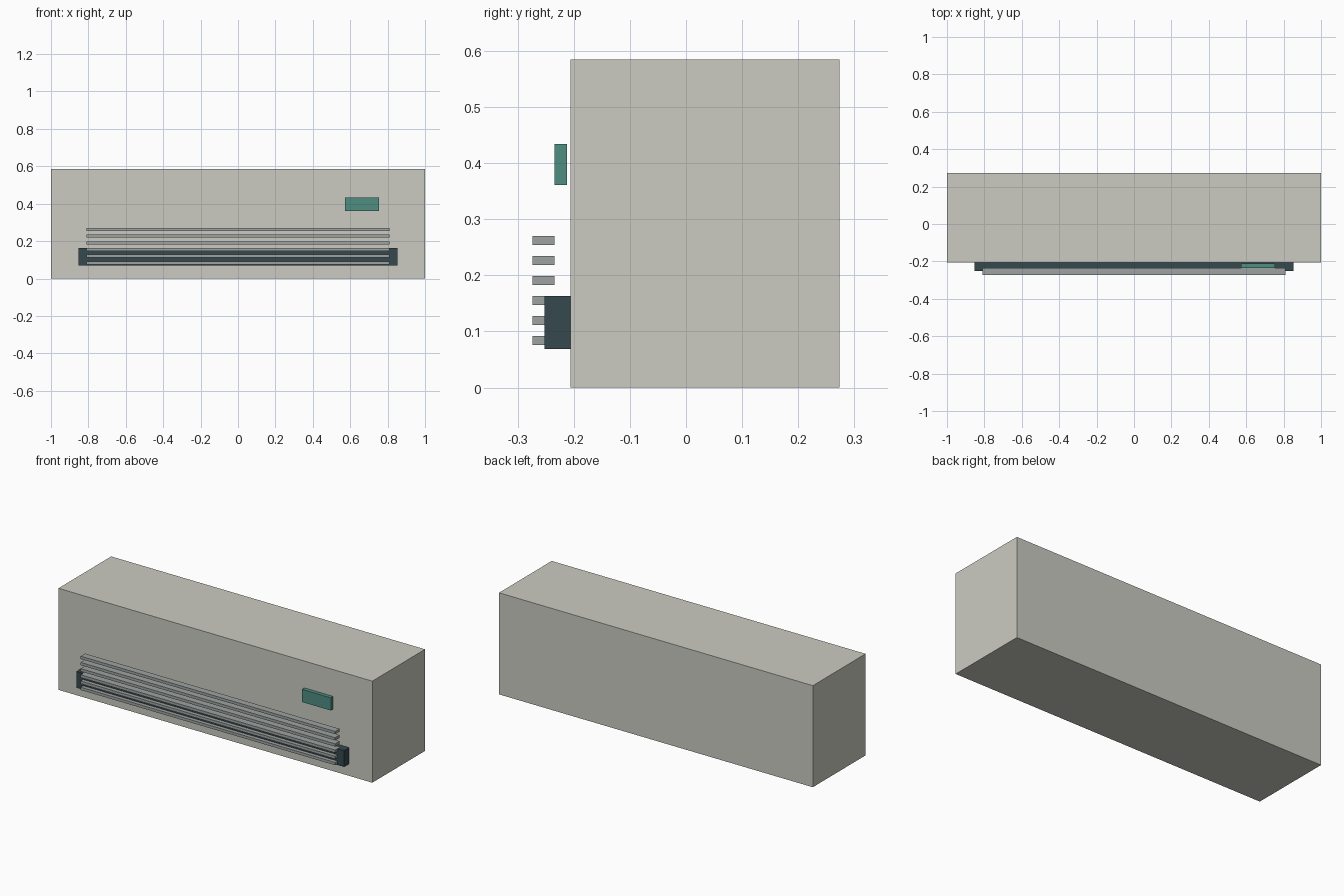
import bpy

if "Cube" in bpy.data.objects:
    bpy.data.objects.remove(bpy.data.objects["Cube"])


def material(name, color):
    mat = bpy.data.materials.new(name)
    mat.diffuse_color = (*color, 1.0)
    mat.use_nodes = True
    mat.node_tree.nodes["Principled BSDF"].inputs["Base Color"].default_value = mat.diffuse_color
    return mat


def box(name, x, y, z, mat):
    """Box from (min, max) extents along each axis."""
    bpy.ops.mesh.primitive_cube_add(size=1)
    obj = bpy.context.object
    obj.name = name
    for v in obj.data.vertices:
        v.co = [lo if c < 0 else hi for c, (lo, hi) in zip(v.co, (x, y, z))]
    obj.data.materials.append(mat)
    return obj


casing = material("casing_offwhite", (0.60, 0.60, 0.54))
dark = material("outlet_dark", (0.035, 0.065, 0.075))
grey = material("louver_grey", (0.34, 0.37, 0.36))
teal = material("display_teal", (0.08, 0.27, 0.22))

# Main casing of the wall air conditioner
box("casing", (-1, 1), (-0.206, 0.274), (0, 0.585), casing)

# Dark air outlet along the lower front
box("air_outlet", (-0.853, 0.853), (-0.252, -0.206), (0.069, 0.163), dark)

# Six evenly spaced horizontal louvers
for i in range(6):
    z = 0.084 + i * 0.0357
    box(f"louver_{i + 1}", (-0.811, 0.811), (-0.274, -0.234),
        (z - 0.008, z + 0.008), grey)

# Status display at the upper right
box("display_panel", (0.571, 0.755), (-0.234, -0.212), (0.361, 0.434), teal)
